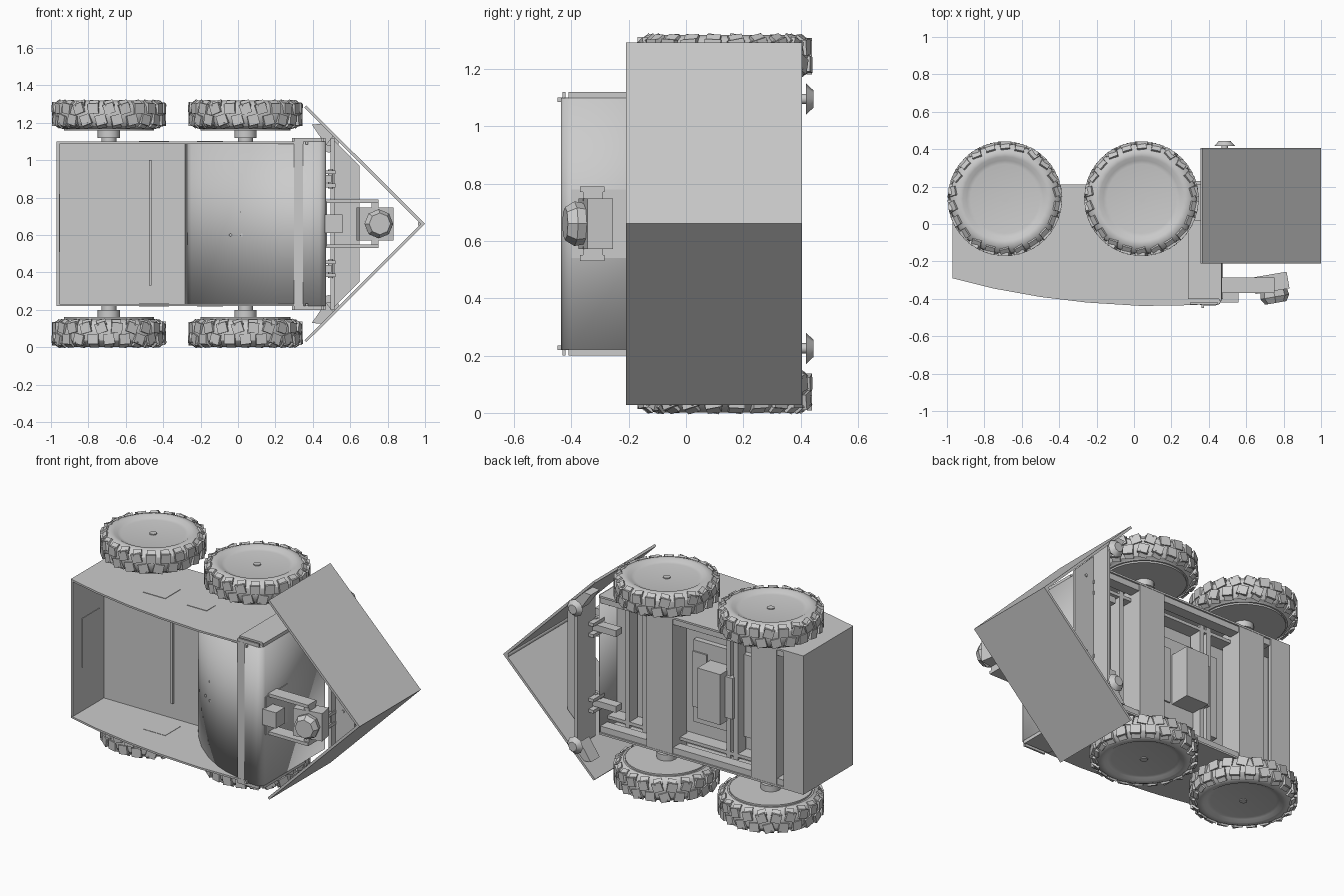
import bpy, bmesh, math, random
from mathutils import Matrix, Vector

if "Cube" in bpy.data.objects:
    bpy.data.objects.remove(bpy.data.objects["Cube"])

random.seed(4)
MID = 0.66          # the machine is symmetric about z = MID


def finish(name, bm, smooth=None):
    bmesh.ops.recalc_face_normals(bm, faces=bm.faces)
    me = bpy.data.meshes.new(name)
    bm.to_mesh(me)
    bm.free()
    if smooth:
        me.shade_smooth()
        me.set_sharp_from_angle(angle=math.radians(smooth))
    ob = bpy.data.objects.new(name, me)
    bpy.context.collection.objects.link(ob)
    return ob


def box(name, x, y, z, rot=0.0):
    bm = bmesh.new()
    c = Vector(((x[0] + x[1]) / 2, (y[0] + y[1]) / 2, (z[0] + z[1]) / 2))
    s = Matrix.Diagonal((x[1] - x[0], y[1] - y[0], z[1] - z[0], 1))
    bmesh.ops.create_cube(bm, size=1, matrix=Matrix.Translation(c) @ Matrix.Rotation(rot, 4, 'Z') @ s)
    return finish(name, bm)


def flip(z):
    return tuple(sorted(2 * MID - v for v in z))


def box_pair(name, x, y, z):
    box(name + "_lower", x, y, z)
    box(name + "_upper", x, y, flip(z))


def prism(name, pts, lo, hi, axis='Z'):
    # pts are (x, y) extruded along z, or (x, z) extruded along y
    bm = bmesh.new()
    put = (lambda p, t: (p[0], p[1], t)) if axis == 'Z' else (lambda p, t: (p[0], t, p[1]))
    f = bm.faces.new([bm.verts.new(put(p, lo)) for p in pts])
    out = bmesh.ops.extrude_face_region(bm, geom=[f])['geom']
    d = (0, 0, hi - lo) if axis == 'Z' else (0, hi - lo, 0)
    bmesh.ops.translate(bm, vec=d, verts=[v for v in out if isinstance(v, bmesh.types.BMVert)])
    return finish(name, bm)


def cyl(name, start, end, r1, r2=None, n=16, smooth=40):
    bm = bmesh.new()
    a, b = Vector(start), Vector(end)
    m = Matrix.Translation((a + b) / 2) @ (b - a).to_track_quat('Z', 'Y').to_matrix().to_4x4()
    bmesh.ops.create_cone(bm, cap_ends=True, segments=n, radius1=r1,
                          radius2=r1 if r2 is None else r2, depth=(b - a).length, matrix=m)
    return finish(name, bm, smooth)


def lathe(bm, prof, n):
    vs = [bm.verts.new((r, 0, z)) for r, z in prof]
    es = [bm.edges.new(p) for p in zip(vs, vs[1:])]
    bmesh.ops.spin(bm, geom=vs + es, axis=(0, 0, 1), cent=(0, 0, 0), angle=2 * math.pi,
                   steps=n, use_merge=True)
    bmesh.ops.remove_doubles(bm, verts=bm.verts, dist=1e-5)


# wheels: tyre with lugs, dished disc, hub (local z: 0 inner face, 0.15 outer face)
bm = bmesh.new()
lathe(bm, [(0, 0), (.25, 0), (.255, .006), (.275, .014), (.293, .04), (.298, .078), (.293, .115),
           (.272, .14), (.245, .15), (.225, .148), (.205, .136), (.185, .132), (0, .132)], 32)
tyre = finish("tyre_1", bm, 30)
bm = bmesh.new()
COUNT = 22
for row, sgn in enumerate((-1, 1)):
    for i in range(COUNT):
        a = 2 * math.pi * (i + .5 * row) / COUNT
        skew = random.uniform(-.4, .4)
        for tilt, r, zc, size in ((0, .296, .03, (.018, .058, .055)),
                                  (52, .281, .056, (.016, .05, .04))):
            m = (Matrix.Rotation(a, 4, 'Z') @ Matrix.Translation((r, 0, .078 + sgn * zc))
                 @ Matrix.Rotation(-sgn * math.radians(tilt), 4, 'Y')
                 @ Matrix.Rotation(skew, 4, 'X') @ Matrix.Diagonal((*size, 1)))
            bmesh.ops.create_cube(bm, size=1, matrix=m)
lugs = finish("tread_lugs_1", bm)
k = 0
for cx in (-.69, .04):
    for up in (True, False):
        k += 1
        s = 1 if up else -1
        Z = lambda z: z if up else 2 * MID - z
        for src, nm in ((tyre, "tyre"), (lugs, "tread_lugs")):
            ob = src if k == 1 else bpy.data.objects.new(f"{nm}_{k}", src.data)
            if k > 1:
                bpy.context.collection.objects.link(ob)
            ob.location = (cx, .135, Z(1.168))
            ob.rotation_euler = (0 if up else math.pi, 0, 0)
        cyl(f"wheel_disc_{k}", (cx, .135, Z(1.158)), (cx, .135, Z(1.17)), .24, n=32)
        cyl(f"wheel_hub_{k}", (cx, .135, Z(1.12)), (cx, .135, Z(1.16)), .06, n=12)
        cyl(f"axle_{k}", (cx, .135, Z(1.06)), (cx, .135, Z(1.13)), .04)
        cyl(f"wheel_bolt_{k}", (cx, .135, Z(1.29)), (cx, .135, Z(1.306)), .022, n=10)

# body side plates
side = [(-.97, .21), (-.97, -.29), (-.75, -.345), (-.5, -.39), (-.25, -.42), (.04, -.438),
        (.25, -.435), (.44, -.428), (.458, -.42), (.465, -.4), (.465, .21)]
prism("side_plate_lower", side, .22, .232)
prism("side_plate_upper", side, *flip((.22, .232)))
box_pair("side_flange", (.29, .463), (-.4, .02), (.2, .221))
box_pair("side_label_rear", (-.53, -.37), (-.2, -.05), (.217, .234))
box_pair("side_label_front", (-.22, -.08), (-.2, -.11), (.217, .222))

# tub: rear wall, floor, underside lip
box("rear_wall", (-.97, -.955), (-.29, .21), (.225, 1.095))
box("rear_wall_label", (-.956, -.952), (-.2, -.03), (.51, .82))
box("floor", (-.96, .46), (.02, .035), (.225, 1.095))
box("floor_slot_rib", (-.477, -.463), (.005, .025), (.33, 1.0))
box("rear_under_lip", (-.97, -.83), (.19, .21), (.225, 1.095))

# curved hood running down into the front wall
path = [(-.28, .025), (-.245, -.04), (-.2, -.1), (-.11, -.2), (0, -.29), (.11, -.357), (.2, -.395),
        (.3, -.42), (.38, -.43), (.435, -.431), (.456, -.423), (.466, -.4), (.466, .2)]
bm = bmesh.new()
rows = [[bm.verts.new((x, y, z)) for x, y in path] for z in (.221, 1.099)]
for i in range(len(path) - 1):
    bm.faces.new((rows[0][i], rows[0][i + 1], rows[1][i + 1], rows[1][i]))
hood = finish("curved_hood", bm, 40)
mod = hood.modifiers.new("thickness", 'SOLIDIFY')
mod.thickness, mod.offset = .01, 0
box("nose_skin", (.3, .45), (-.431, -.42), (.2, 1.12))
box("front_wall_skin", (.455, .467), (-.41, -.0), (.2, 1.12))
box_pair("hood_stud", (.36, .375), (-.448, -.42), (.22, .235))

# underside frame: axle beams, rails, cross bars, gearbox
for nm, cx in (("rear", -.69), ("front", .04)):
    box(nm + "_axle_beam", (cx - .09, cx + .09), (.06, .208), (.232, 1.088))
box_pair("frame_rail", (-.83, .46), (.13, .2), (.232, .27))
box_pair("frame_rail_inner", (-.83, .46), (.04, .13), (.29, .31))
box("belly_plate", (-.55, -.1), (.035, .07), (.4, .92))
box("hatch", (-.2, -.1), (.065, .08), (.5, .85))
box("gearbox", (-.38, -.22), (.07, .2), (.5, .82))
box("gearbox_side", (-.43, -.38), (.07, .15), (.53, .79))
for i, x in enumerate((-.44, -.39, .2, .32)):
    box(f"cross_bar_{i + 1}", (x - .015, x + .015), (.05, .13), (.27, 1.05))

# wedge plough: two plates meeting at the nose
plate = [(1.0, MID), (.365, .027), (.355, .038), (.977, MID)]
prism("plough_plate_lower", plate, -.21, .405, 'Y')
prism("plough_plate_upper", [(x, 2 * MID - z) for x, z in plate], -.21, .405, 'Y')
cyl("plough_nose_pin", (.975, -.2, MID), (.975, .405, MID), .014, n=10)
prism("plough_brace", [(.51, .21), (.65, .35), (.65, .97), (.51, 1.11)], .24, .26, 'Y')
box("plough_cross_bar", (.495, .515), (.2, .38), (.2, 1.12))
for nm, g in (("lower", 0), ("upper", 1)):
    M = lambda z: 2 * MID - z if g else z
    prism(f"plough_gusset_{nm}", [(.395, M(.13)), (.45, M(.125)), (.51, M(.19)), (.47, M(.24))],
          .3, .39, 'Y')
    cyl(f"knob_stem_{nm}", (.485, .38, M(.225)), (.485, .425, M(.225)), .018, n=10)
    cyl(f"knob_cap_{nm}", (.485, .418, M(.225)), (.485, .445, M(.225)), .055, .03, n=8)
    z = M(.42)
    for j, d in enumerate((-.035, .035)):
        box(f"hinge_lug_{nm}_{j + 1}", (.46, .52), (.16, .27), (z + d - .01, z + d + .01))
    cyl(f"hinge_pin_{nm}", (.495, .2, z - .05), (.495, .2, z + .05), .014, n=10)
    box(f"lift_arm_{nm}", (.33, .5), (.17, .23), (z - .02, z + .02))

# turret on the front wall: mount, fork arms, tilted head with eight-sided muzzle
box("turret_mount", (.465, .56), (-.42, -.33), (.61, .71))
box("turret_wall_pad", (.465, .475), (-.4, -.18), (.54, .78))
box_pair("turret_arm", (.465, .75), (-.37, -.285), (.53, .55))
box_pair("turret_arm_lug", (.715, .75), (-.36, -.29), (.55, .58))
box("turret_head", (.64, .825), (-.36, -.27), (.572, .748), .17)
tilt = Vector((.17, -.98, 0)).normalized()
start = Vector((.745, -.345, MID))
cyl("turret_muzzle", start, start + tilt * .045, .07, .078, n=8, smooth=None)
cyl("turret_muzzle_tip", start + tilt * .045, start + tilt * .078, .078, .058, n=8, smooth=None)

# bolts on the hood and plough
for i, (x, z) in enumerate(((-.04, .6), (.02, .6), (.02, .72))):
    y = -.262 if x < 0 else -.302
    cyl(f"hood_bolt_{i + 1}", (x, y, z), (x, y - .008, z), .008, n=8)
for i, z in enumerate((.47, .96)):
    cyl(f"brace_bolt_{i + 1}", (.57, .235, z), (.57, .266, z), .009, n=8)
